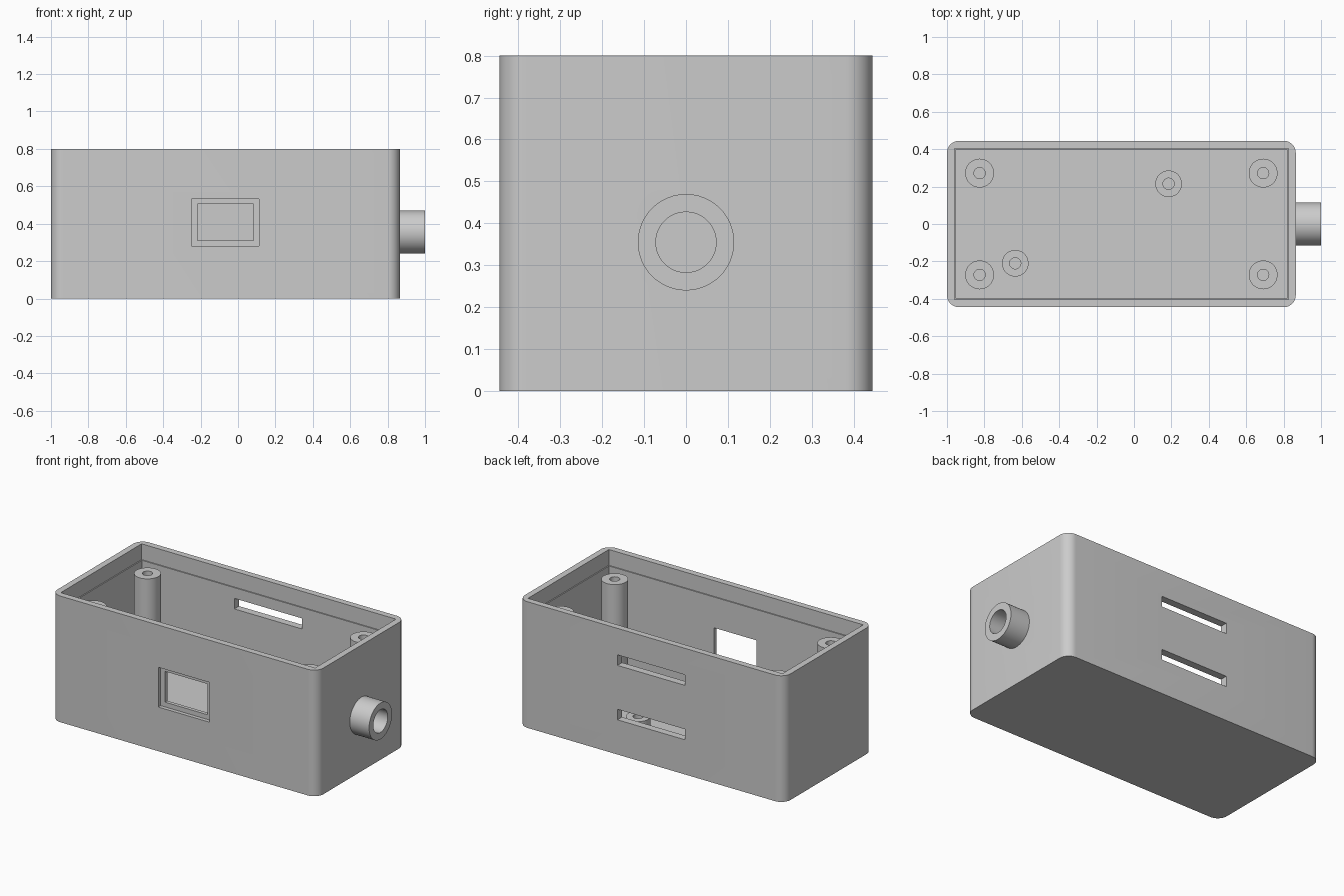
import bpy, bmesh, math
from mathutils import Matrix, Vector

if "Cube" in bpy.data.objects:
    bpy.data.objects.remove(bpy.data.objects["Cube"], do_unlink=True)

grey = bpy.data.materials.new("light_grey_plastic")
grey.use_nodes = True
colour = (0.6, 0.6, 0.6, 1)
grey.diffuse_color = colour
grey.node_tree.nodes["Principled BSDF"].inputs["Base Color"].default_value = colour

# Main dimensions
X0, X1, Y, H = -1.0, 0.865, 0.445, 0.8
WALL, LIP_WALL, LEDGE, FLOOR = 0.047, 0.04, 0.7, 0.045
MID = (X0 + X1) / 2
PORT_Z, BORE = 0.355, 0.072


def finish(name, bm):
    bmesh.ops.recalc_face_normals(bm, faces=bm.faces[:])
    mesh = bpy.data.meshes.new(name)
    bm.to_mesh(mesh)
    bm.free()
    obj = bpy.data.objects.new(name, mesh)
    bpy.context.collection.objects.link(obj)
    mesh.materials.append(grey)
    return obj


def smooth(obj):
    bpy.ops.object.select_all(action='DESELECT')
    obj.select_set(True)
    bpy.context.view_layer.objects.active = obj
    bpy.ops.object.shade_smooth_by_angle(angle=math.radians(35))


def box(name, low, high, radius=0):
    """Box between two corners, with optional rounded upright edges."""
    low, high = Vector(low), Vector(high)
    bm = bmesh.new()
    bmesh.ops.create_cube(bm, size=1)
    bmesh.ops.scale(bm, vec=high - low, verts=bm.verts)
    bmesh.ops.translate(bm, vec=(low + high) / 2, verts=bm.verts)
    if radius:
        upright = [e for e in bm.edges
                   if abs(e.verts[0].co.z - e.verts[1].co.z) > 0.01]
        bmesh.ops.bevel(bm, geom=upright, offset=radius, segments=10,
                        profile=0.5, affect='EDGES')
    return finish(name, bm)


def tube(name, base, length, outer, inner, turn=Matrix()):
    """Hollow cylinder rising from base, turned by a matrix."""
    bm = bmesh.new()
    section = [(inner, 0), (outer, 0), (outer, length), (inner, length)]
    verts = [bm.verts.new((r, 0, z)) for r, z in section]
    edges = [bm.edges.new((verts[i], verts[i - 1])) for i in range(4)]
    bmesh.ops.spin(bm, geom=verts + edges, axis=(0, 0, 1), cent=(0, 0, 0),
                   angle=math.tau, steps=48, use_merge=True)
    bmesh.ops.remove_doubles(bm, verts=bm.verts, dist=1e-5)
    bmesh.ops.transform(bm, matrix=Matrix.Translation(base) @ turn, verts=bm.verts)
    obj = finish(name, bm)
    smooth(obj)


def cut(target, cutter):
    mod = target.modifiers.new("cut", 'BOOLEAN')
    mod.operation, mod.solver, mod.object = 'DIFFERENCE', 'EXACT', cutter
    bpy.context.view_layer.objects.active = target
    bpy.ops.object.modifier_apply(modifier=mod.name)
    bpy.data.objects.remove(cutter, do_unlink=True)


# Enclosure shell: rounded block, main cavity and wider lid seat
shell = box("enclosure_shell", (X0, -Y, 0), (X1, Y, H), 0.065)
for wall, bottom in ((WALL, FLOOR), (LIP_WALL, LEDGE)):
    cut(shell, box("cavity", (X0 + wall, wall - Y, bottom),
                   (X1 - wall, Y - wall, H + 0.1)))

# Front window with a shallow outer recess
cut(shell, box("recess", (MID - 0.18, -Y - 0.1, 0.28), (MID + 0.18, 0.024 - Y, 0.532)))
cut(shell, box("window", (MID - 0.15, -Y - 0.1, 0.31), (MID + 0.15, 0.1 - Y, 0.505)))

# Two slots in the back wall
for z in (0.22, 0.565):
    cut(shell, box("slot", (MID - 0.237, Y - 0.1, z), (MID + 0.237, Y + 0.1, z + 0.067)))

# Bore through the side wall
sideways = Matrix.Rotation(math.pi / 2, 4, 'Y')
bm = bmesh.new()
bmesh.ops.create_cone(bm, cap_ends=True, segments=48, radius1=BORE, radius2=BORE,
                      depth=0.2, matrix=Matrix.Translation((X1, 0, PORT_Z)) @ sideways)
cut(shell, finish("bore", bm))
smooth(shell)

# Side spout
tube("side_spout", (X1 - 0.001, 0, PORT_Z), 1.001 - X1, 0.115, BORE, sideways)

# Tall corner posts for the lid screws
for x in (MID - 0.758, MID + 0.758):
    for y in (-0.272, 0.272):
        tube("corner_post", (x, y, FLOOR - 0.005), LEDGE - FLOOR + 0.005, 0.077, 0.03)

# Short board posts
for x, y in ((0.185, 0.215), (-0.635, -0.21)):
    tube("board_post", (x, y, FLOOR - 0.005), 0.11, 0.071, 0.03)
